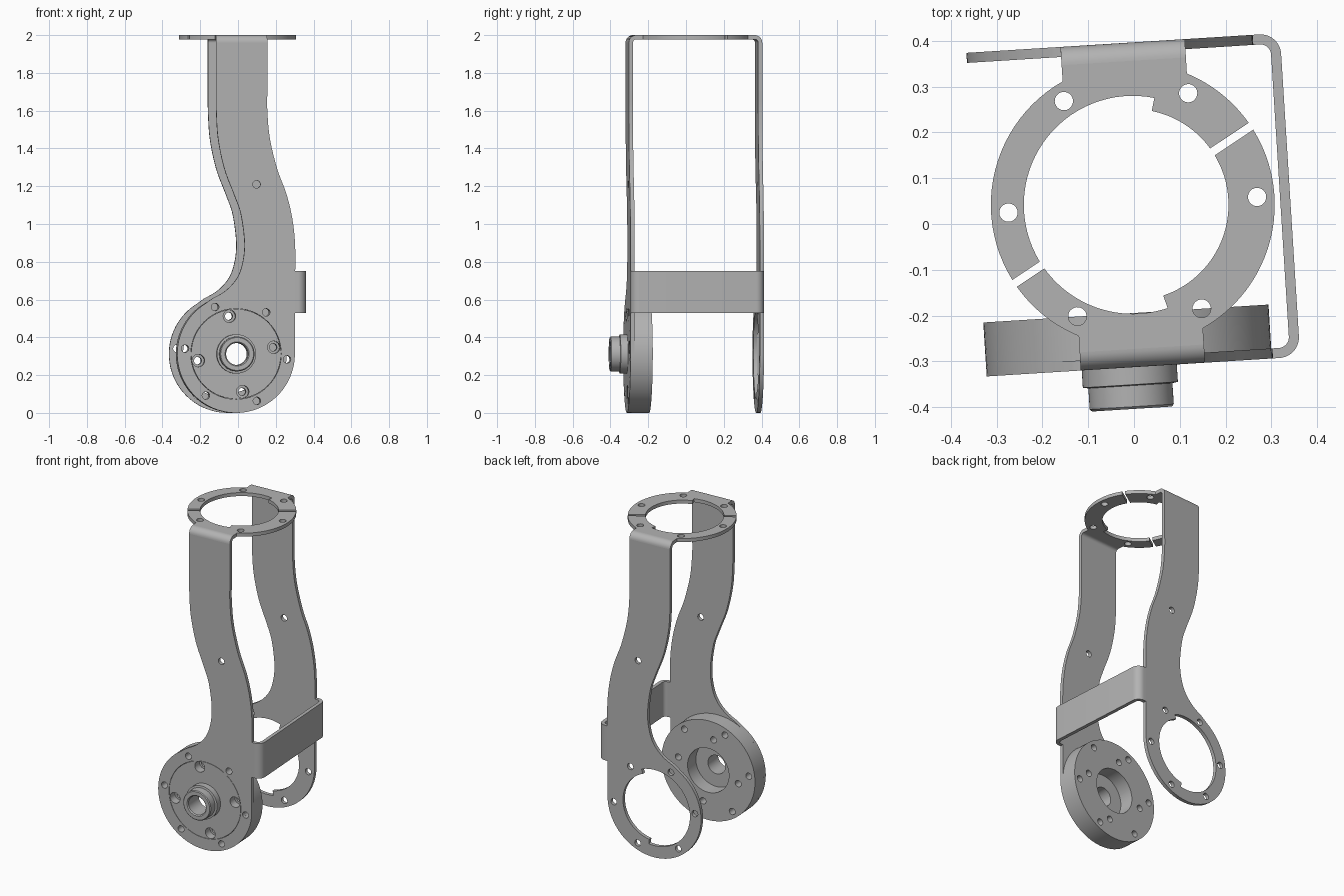
import bpy
import bmesh
from math import sin, cos, asin, radians, pi
from mathutils import Matrix, Vector

if "Cube" in bpy.data.objects:
    bpy.data.objects.remove(bpy.data.objects["Cube"])

TURN = Matrix.Rotation(radians(3.6), 4, 'Z')      # whole bracket is turned a little
T = 0.022                                         # sheet thickness
FRONT, BACK = -0.312, 0.396                       # outer sheet planes
RING_Y = (FRONT + BACK) / 2
HUB = (-0.03, 0.312)                              # axis of the lower discs (x, z)
R, R_WIDE, R_NARROW, R_BOLT, R_HOLE = 0.312, 0.238, 0.209, 0.272, 0.02
TAB, BEND = 0.136, 0.04                           # half width of legs, bend radius

metal = bpy.data.materials.new("grey metal")
metal.use_nodes = True
metal.diffuse_color = (0.45, 0.45, 0.45, 1)
metal.node_tree.nodes["Principled BSDF"].inputs["Base Color"].default_value = (0.45, 0.45, 0.45, 1)


def add_object(name, mesh):
    obj = bpy.data.objects.new(name, mesh)
    bpy.context.collection.objects.link(obj)
    mesh.materials.clear()
    mesh.materials.append(metal)
    return obj


def clean(bm, mesh):
    bmesh.ops.remove_doubles(bm, verts=bm.verts, dist=1e-5)
    bmesh.ops.recalc_face_normals(bm, faces=bm.faces)
    bm.to_mesh(mesh)
    bm.free()


def arc(c, r, a0, a1, n=32):
    steps = [radians(a0 + (a1 - a0) * i / n) for i in range(n + 1)]
    return [(c[0] + r * cos(a), c[1] + r * sin(a)) for a in steps]


def circle(c, r, n=32):
    return arc(c, r, 0, 360, n)[:-1]


def bolt_circle(c, r, start, count):
    return arc(c, r, start, start + 360, count)[:-1]


def smooth_path(pts, n=6):
    """Catmull-Rom curve through the points."""
    p = [Vector(q) for q in [pts[0]] + pts + [pts[-1]]]
    out = []
    for a, b, c, d in zip(p, p[1:], p[2:], p[3:]):
        for i in range(n):
            t = i / n
            v = b + (c - a) * (t / 2) + (2 * a - 5 * b + 4 * c - d) * (t * t / 2) \
                + (3 * b - a - 3 * c + d) * (t ** 3 / 2)
            out.append(tuple(v))
    return out + [tuple(pts[-1])]


def sheet(name, loops, lo, hi, axis):
    """Filled outline (first loop) with holes, extruded from lo to hi along an axis."""
    curve = bpy.data.curves.new(name, 'CURVE')
    curve.dimensions, curve.fill_mode = '2D', 'BOTH'
    curve.extrude = (hi - lo) / 2
    for loop in loops:
        spline = curve.splines.new('POLY')
        spline.points.add(len(loop) - 1)
        for point, (u, v) in zip(spline.points, loop):
            point.co = (u, v, 0, 1)
        spline.use_cyclic_u = True
    temp = bpy.data.objects.new(name, curve)
    bpy.context.collection.objects.link(temp)
    bpy.context.view_layer.update()
    mesh = bpy.data.meshes.new_from_object(temp.evaluated_get(bpy.context.evaluated_depsgraph_get()))
    bpy.data.objects.remove(temp)
    bm = bmesh.new()
    bm.from_mesh(mesh)
    for v in bm.verts:
        a, b, w = v.co.x, v.co.y, v.co.z + (lo + hi) / 2
        v.co = TURN @ Vector({'X': (w, a, b), 'Y': (a, w, b), 'Z': (a, b, w)}[axis])
    clean(bm, mesh)
    return add_object(name, mesh)


def lathe(name, parts, n=64):
    """Closed (radius, y) profiles turned about y axes at (x, z) centres."""
    mesh, bm = bpy.data.meshes.new(name), bmesh.new()
    for (cx, cz), profile in parts:
        rings = [[bm.verts.new(TURN @ Vector((cx + r * cos(2 * pi * i / n), y, cz + r * sin(2 * pi * i / n))))
                  for i in range(n)] for r, y in profile]
        for k, ring in enumerate(rings):
            nxt = rings[(k + 1) % len(rings)]
            if profile[k][0] + profile[(k + 1) % len(rings)][0] == 0:
                continue
            for i in range(n):
                j = (i + 1) % n
                bm.faces.new((ring[i], ring[j], nxt[j], nxt[i]))
    clean(bm, mesh)
    return add_object(name, mesh)


# Leg outline: S-curved strip flowing into the lower disc
left_edge = smooth_path([(-TAB, 1.96), (-TAB, 1.72), (-0.135, 1.6), (-0.125, 1.45), (-0.091, 1.29),
                         (-0.038, 1.15), (-0.004, 1.05), (0.015, 0.9), (0.004, 0.79),
                         (-0.027, 0.71), (-0.086, 0.646), (-0.155, 0.606)])
right_edge = smooth_path([(0.282, 0.65), (0.284, 0.87), (0.269, 1.026), (0.237, 1.16), (0.189, 1.29),
                          (0.15, 1.45), (0.136, 1.6), (TAB, 1.72), (TAB, 1.96)])
leg = left_edge + arc(HUB, R, 122, 360, 64) + right_edge
bolts = bolt_circle(HUB, R_BOLT, -6, 6)
leg_holes = [circle(c, R_HOLE, 20) for c in bolts + [(0.079, 1.21)]]
stepped_hole = arc(HUB, R_NARROW, -81, 69, 48) + arc(HUB, R_WIDE, 69, 279, 64)

sheet("front_leg", [leg, circle(HUB, 0.24, 64)] + leg_holes, FRONT, FRONT + T, 'Y')
sheet("back_leg", [leg, stepped_hole] + leg_holes, BACK - T, BACK, 'Y')

# Split top ring: two halves, each with a tab reaching its leg
centre = (0, RING_Y)


def slit(r):
    return asin(0.009 / r) * 180 / pi


for name, start, step_at, side in (("back_top_ring", 30, 75, 1), ("front_top_ring", 210, 285, -1)):
    tab_y = RING_Y + side * ((BACK - FRONT) / 2 - BEND)
    mid = 90 if side > 0 else 270
    end = start + 180
    outer = arc(centre, 0.31, start + slit(0.31), mid - 26, 16)
    outer += [(side * TAB, tab_y), (-side * TAB, tab_y)]
    outer += arc(centre, 0.31, mid + 26, end - slit(0.31), 24)
    r_end, r_start = (R_WIDE, R_NARROW) if side > 0 else (R_NARROW, R_WIDE)
    inner = arc(centre, r_end, end - slit(r_end), step_at, 32)
    inner += arc(centre, r_start, step_at, start + slit(r_start), 24)
    holes = [circle(c, R_HOLE, 24) for c in bolt_circle(centre, R_BOLT, start + 30, 6)[:3]]
    sheet(name, [outer + inner] + holes, 2 - T, 2, 'Z')

    # Rounded fold from the ring down into the leg
    bend_c = (tab_y, 2 - BEND)
    a = 0 if side > 0 else 180
    fold = arc(bend_c, BEND, a, 90, 10) + arc(bend_c, BEND - T, 90, a, 10)
    sheet(name.replace("top_ring", "fold"), [fold], -TAB, TAB, 'X')

# Strap joining the two legs on one side, with rounded corners
X_OUT, RAD = 0.344, 0.045
cf, cb = (X_OUT - RAD, FRONT + RAD), (X_OUT - RAD, BACK - RAD)
strap = [(0.27, FRONT)] + arc(cf, RAD, 270, 360, 10) + arc(cb, RAD, 0, 90, 10) + [(0.27, BACK)]
strap += [(0.27, BACK - T)] + arc(cb, RAD - T, 90, 0, 10) + arc(cf, RAD - T, 360, 270, 10)
strap += [(0.27, FRONT + T)]
sheet("side_strap", [strap], 0.53, 0.75, 'Z')

# Bearing housing with recessed back, stepped front boss and through bore
housing = lathe("bearing_housing", [(HUB, [
    (0.058, -0.285), (0.138, -0.285), (0.138, -0.194), (R, -0.194), (R, FRONT + T),
    (R_WIDE, FRONT + T), (R_WIDE, FRONT), (0.104, FRONT), (0.104, -0.35), (0.092, -0.352),
    (0.092, -0.398), (0.087, -0.403), (0.064, -0.403), (0.058, -0.397)])], 96)

# Bolt holes: six plain, four counterbored from the front
plain = [(0, -0.34), (R_HOLE, -0.34), (R_HOLE, -0.18), (0, -0.18)]
bored = [(0, -0.34), (0.033, -0.34), (0.033, -0.26), (R_HOLE, -0.26), (R_HOLE, -0.18), (0, -0.18)]
cutter = lathe("hole_cutter", [(c, plain) for c in bolts]
               + [(c, bored) for c in bolt_circle(HUB, 0.203, 10, 4)], 24)
cutter.hide_render = True
cut = housing.modifiers.new("holes", 'BOOLEAN')
cut.operation, cut.solver, cut.object = 'DIFFERENCE', 'EXACT', cutter
bpy.context.view_layer.update()
result = bpy.data.meshes.new_from_object(housing.evaluated_get(bpy.context.evaluated_depsgraph_get()))
housing.modifiers.clear()
housing.data = result
bpy.data.objects.remove(cutter)

# Smooth shading with crisp edges
for obj in bpy.context.collection.objects:
    if obj.type == 'MESH':
        obj.select_set(True)
bpy.context.view_layer.objects.active = housing
bpy.ops.object.shade_smooth_by_angle()
